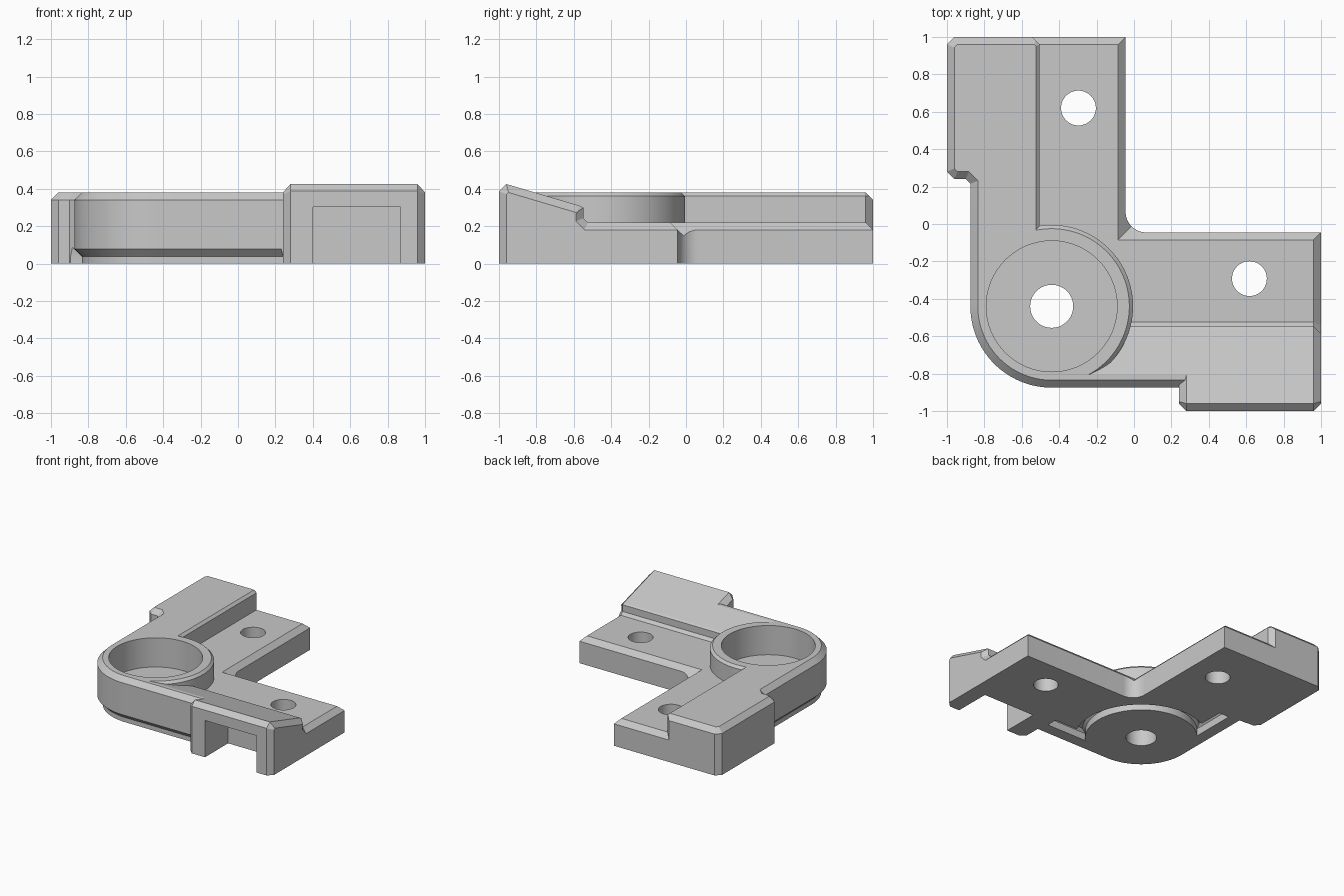
import bpy, math
from mathutils import Vector

old = bpy.data.objects.get("Cube")
if old:
    bpy.data.objects.remove(old, do_unlink=True)

gray = bpy.data.materials.new("light_gray")
gray.use_nodes = True
gray.diffuse_color = (0.58, 0.58, 0.58, 1)
gray.node_tree.nodes["Principled BSDF"].inputs["Base Color"].default_value = gray.diffuse_color

CX, CY, R = -0.44, -0.44, 0.435   # hub centre and radius
C = 0.04                          # standard chamfer
E = -0.045                        # inner edge of both arms


def arc(r, a0, a1, n, cx=CX, cy=CY):
    angles = [math.radians(a0 + (a1 - a0) * i / n) for i in range(n + 1)]
    return [(cx + r * math.cos(a), cy + r * math.sin(a)) for a in angles]


def inset(pts, widths, k):
    """Move every edge of a counter-clockwise outline inward; narrow chamfers start later."""
    out, n = [], len(pts)
    moves = [max(0, w - C * (1 - k)) for w in widths]
    for i in range(n):
        a, p, b = (Vector(pts[j % n]) for j in (i - 1, i, i + 1))
        d1, d2 = (p - a).normalized(), (b - p).normalized()
        n1, n2 = Vector((-d1.y, d1.x)), Vector((-d2.y, d2.x))
        w1, w2 = moves[i - 1], moves[i]
        det = n1.x * n2.y - n1.y * n2.x
        if abs(det) < 0.2:
            q = p + (n1 + n2).normalized() * (w1 + w2) / 2
        else:
            q = p + Vector((w1 * n2.y - w2 * n1.y, n1.x * w2 - n2.x * w1)) / det
        out.append(q)
    return out


def prism(name, pts, levels, widths=None, along_x=False):
    """Stack the outline at levels of (inset factor, position)."""
    n = len(pts)
    widths = widths or [C] * n
    verts = []
    for k, h in levels:
        for u, v in inset(pts, widths, k):
            verts.append((h, u, v) if along_x else (u, v, h))
    faces = [list(range(n))[::-1], [i + n * (len(levels) - 1) for i in range(n)]]
    for s in range(len(levels) - 1):
        for i in range(n):
            j = (i + 1) % n
            faces.append([s * n + i, s * n + j, s * n + n + j, s * n + n + i])
    mesh = bpy.data.meshes.new(name)
    mesh.from_pydata(verts, [], faces)
    mesh.materials.append(gray)
    ob = bpy.data.objects.new(name, mesh)
    bpy.context.scene.collection.objects.link(ob)
    return ob


def combine(target, tool, operation):
    bpy.context.view_layer.objects.active = target
    mod = target.modifiers.new("combine", 'BOOLEAN')
    mod.operation, mod.solver, mod.object = operation, 'EXACT', tool
    bpy.ops.object.modifier_apply(modifier=mod.name)
    bpy.data.objects.remove(tool, do_unlink=True)


def rect(x0, x1, y0, y1):
    return [(x0, y0), (x1, y0), (x1, y1), (x0, y1)]


# Low L-shaped plate
bracket = prism("corner_bracket",
                [(-0.8, -0.5), (-0.5, -0.8), (1, -0.8), (1, E), (E, E), (E, 1), (-0.8, 1)],
                [(0, 0), (0, 0.18), (1, 0.22)])

# Rounded fill of the inner corner, its top a valley between the two chamfers
fill = prism("corner_fill", [(-0.12, -0.12), (0.065, -0.12)]
             + arc(0.11, 270, 180, 10, E + 0.11, E + 0.11) + [(-0.12, 0.065)],
             [(0, 0), (0, 0.18)])
valley = prism("valley", rect(E, 0.3, E, 0.3), [(2.5, 0.08), (0, 0.18), (0, 0.3)], [C, 0, 0, C])
combine(fill, valley, 'DIFFERENCE')
combine(bracket, fill, 'UNION')

# Tall side rail joined to the round hub
outer = [(-0.505, 0.96), (-0.545, 1), (-0.96, 1), (-1, 0.96), (-1, 0.28), (-0.96, 0.24),
         (-0.9, 0.24), (-0.875, 0.215)] + arc(R, 180, 270, 28) + [(-0.3235, -0.875)]
hub = outer + arc(R, 300, 458.6, 48)
rail = prism("side_rail", hub, [(0, 0), (0, 0.34), (0.5, 0.36), (1, 0.38)],
             [C if 0 < i < len(outer) - 1 else 0.02 for i in range(len(hub))])
combine(bracket, rail, 'UNION')

# Sloped front rail and the thicker block at its end
step = [(-0.525, 0), (-0.525, 0.22), (-0.548, 0.243), (-0.548, 0.298), (-0.565, 0.308)]
front = prism("front_rail", step + [(-0.808, 0.38), (-0.835, 0.38), (-0.875, 0.34), (-0.875, 0)],
              [(0, -0.36), (0, 0.6)], along_x=True)
combine(bracket, front, 'UNION')
block = prism("front_block", step + [(-0.96, 0.425), (-1, 0.387), (-1, 0)],
              [(0, 0.28), (0, 0.96), (1, 1)], [0, C, C, C, C, C, C, 0], along_x=True)
combine(bracket, block, 'UNION')
shoulder = prism("block_shoulder", [(-0.8, 0), (-0.8, 0.3776), (-0.96, 0.425), (-1, 0.387), (-1, 0)],
                 [(1, 0.24), (0, 0.28), (0, 0.3)], [0, C, C, C, 0], along_x=True)
combine(bracket, shoulder, 'UNION')

# Undercut along the bottom of the outer edge
outside = [(-0.925, 0.235)] + arc(R + 0.05, 180, 270, 28) + [(0.24, -0.925)]
inside = [(0.24, -0.835)] + arc(R - C, 270, 180, 28) + [(-0.835, 0.235)]
widths = [0] * len(outside) + [C] * (len(inside) - 1) + [0]
undercut = prism("undercut", outside + inside, [(0, -0.1), (0, 0.038), (1.25, 0.088)], widths)
combine(bracket, undercut, 'DIFFERENCE')

# Groove around the hub on the underside
band = [(0.22, -0.74), (0.22, -0.65)] + arc(0.5, -24.8, 114.8, 32)
band += [(-0.65, 0.22), (-0.74, 0.22)] + arc(0.42, 135.6, -45.6, 40)
groove = prism("groove", band, [(0, -0.1), (0, 0.06), (1, 0.08)], [C / 2] * len(band))
combine(bracket, groove, 'DIFFERENCE')

# Hub pocket, screw holes and front slot
for x, y, r, z0 in [(CX, CY, 0.35, 0.14), (CX, CY, 0.115, -0.1),
                    (-0.297, 0.62, 0.093, -0.1), (0.617, -0.292, 0.093, -0.1)]:
    hole = prism("hole", arc(r, 0, 354.375, 63, x, y), [(0, z0), (0, 0.6)])
    combine(bracket, hole, 'DIFFERENCE')
combine(bracket, prism("slot", rect(0.4, 0.87, -1.1, -0.7), [(0, -0.1), (0, 0.302)]), 'DIFFERENCE')

# Smooth round walls, crisp edges
bpy.ops.object.select_all(action='DESELECT')
bracket.select_set(True)
bpy.context.view_layer.objects.active = bracket
bpy.ops.object.shade_smooth_by_angle(angle=math.radians(12))
